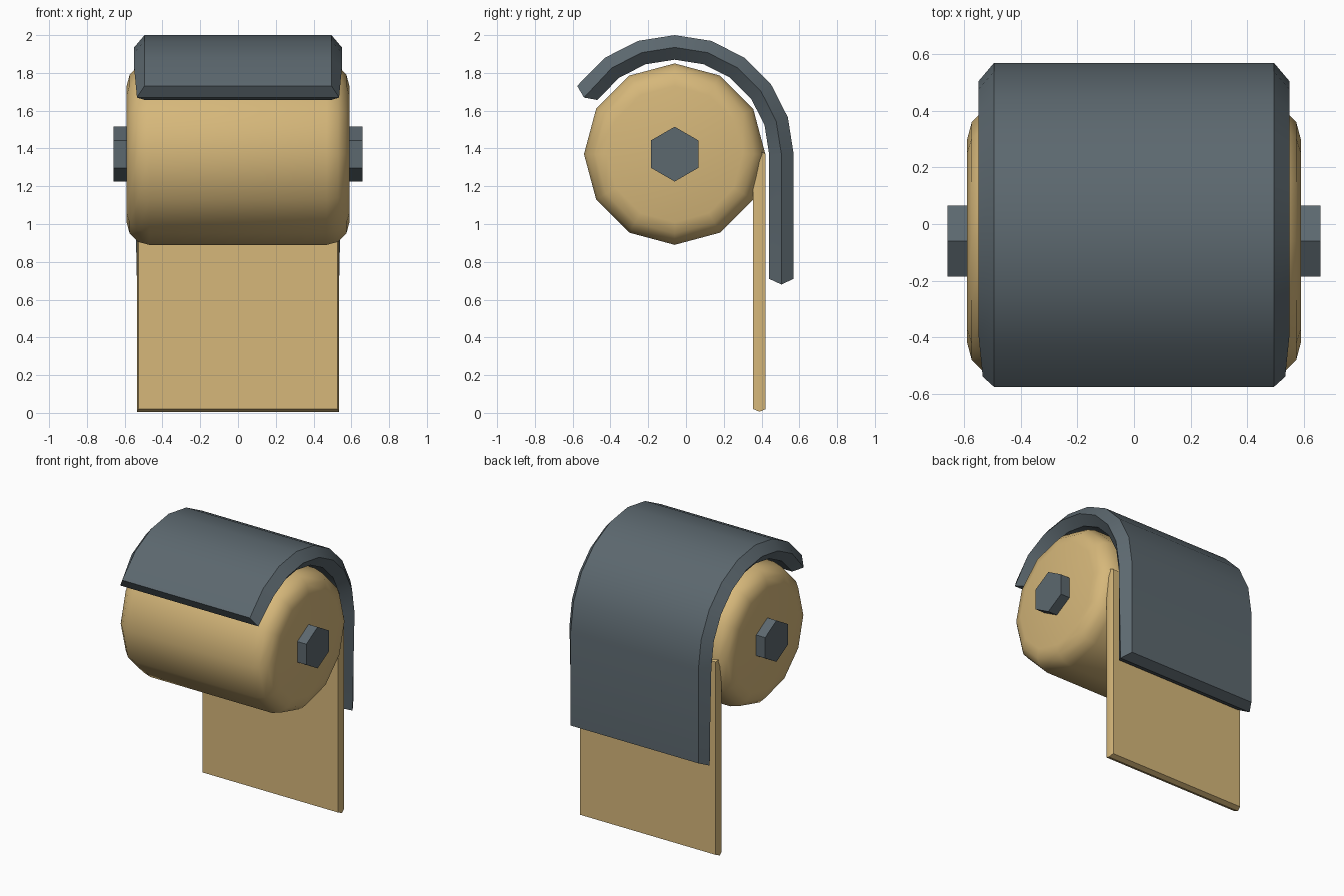
import bpy, bmesh, math
from mathutils import Vector

if "Cube" in bpy.data.objects:
    bpy.data.objects.remove(bpy.data.objects["Cube"])

CY, CZ = -0.06, 1.37          # roll axis (runs along x)


def material(name, rgb):
    m = bpy.data.materials.new(name)
    m.diffuse_color = (*rgb, 1)
    m.use_nodes = True
    m.node_tree.nodes["Principled BSDF"].inputs["Base Color"].default_value = m.diffuse_color
    return m


TAN = material("paper tan", (0.67, 0.475, 0.195))
SLATE = material("slate grey", (0.107, 0.138, 0.158))


def finish(bm, name, mat, angle=None):
    bmesh.ops.recalc_face_normals(bm, faces=bm.faces)
    me = bpy.data.meshes.new(name)
    bm.to_mesh(me)
    bm.free()
    me.materials.append(mat)
    ob = bpy.data.objects.new(name, me)
    bpy.context.collection.objects.link(ob)
    if angle is not None:
        bpy.ops.object.select_all(action='DESELECT')
        ob.select_set(True)
        bpy.context.view_layer.objects.active = ob
        bpy.ops.object.shade_smooth_by_angle(angle=math.radians(angle))
    return ob


def lathe_x(name, profile, sides, mat, angle=None):
    """Spin (x, radius) points about the roll axis and cap both ends."""
    bm = bmesh.new()
    rings = []
    for x, r in profile:
        rings.append([bm.verts.new((x, CY + r * math.sin(2 * math.pi * i / sides),
                                    CZ + r * math.cos(2 * math.pi * i / sides)))
                      for i in range(sides)])
    for a, b in zip(rings, rings[1:]):
        for i in range(sides):
            j = (i + 1) % sides
            bm.faces.new((a[i], a[j], b[j], b[i]))
    bm.faces.new(rings[0])
    bm.faces.new(rings[-1])
    return finish(bm, name, mat, angle)


def ridged_sheet(name, stations, half_t, x_flat, x_ridge, x_tip, tip, mat, angle):
    """Sweep a sheet with ridged rims. Stations are (mid y, mid z, outward ny, nz)."""
    bm = bmesh.new()
    rings = []
    last = len(stations) - 1
    for i, (y, z, ny, nz) in enumerate(stations):
        mid, n = Vector((0, y, z)), Vector((0, ny, nz))
        along = Vector((0, nz, -ny))               # direction of travel
        end = i in (0, last)
        shift = along * (tip if i == last else -tip) if end else Vector()
        xr = x_tip if end else x_ridge
        pts = [(mid + n * half_t, -x_flat), (mid + n * half_t, x_flat),
               (mid + shift, xr),
               (mid - n * half_t, x_flat), (mid - n * half_t, -x_flat),
               (mid + shift, -xr)]
        rings.append([bm.verts.new((x, p.y, p.z)) for p, x in pts])
    for a, b in zip(rings, rings[1:]):
        for i in range(6):
            j = (i + 1) % 6
            bm.faces.new((a[i], a[j], b[j], b[i]))
    for r in (rings[0], rings[-1]):                # two-plane pointed ends
        bm.faces.new((r[0], r[1], r[2], r[5]))
        bm.faces.new((r[5], r[2], r[3], r[4]))
    return finish(bm, name, mat, angle)


# Paper roll with rounded rims
rim = [(0.47, 0.48), (0.53, 0.464), (0.574, 0.42), (0.59, 0.36)]
lathe_x("paper_roll", [(-x, r) for x, r in reversed(rim)] + rim, 12, TAN, 35)

# Hexagonal spindle
lathe_x("spindle", [(-0.66, 0.145), (0.66, 0.145)], 6, SLATE)

# Hanging sheet of paper
ridged_sheet("hanging_sheet", [(0.389, 1.372, 1, 0), (0.389, 0.02, 1, 0)],
             0.033, 0.526, 0.535, 0.535, 0.014, TAN, 35)

# Curved cover: arc over the roll, then a straight drop at the back
R = 0.565
stations = []
for deg in (-55, -36, -18, 0, 18, 36, 54, 72, 90):
    s, c = math.sin(math.radians(deg)), math.cos(math.radians(deg))
    stations.append((CY + R * s, CZ + R * c, s, c))
stations.append((CY + R, 0.71, 1, 0))
ridged_sheet("curved_cover", stations, 0.065, 0.495, 0.55, 0.535, 0.03, SLATE, 35)
